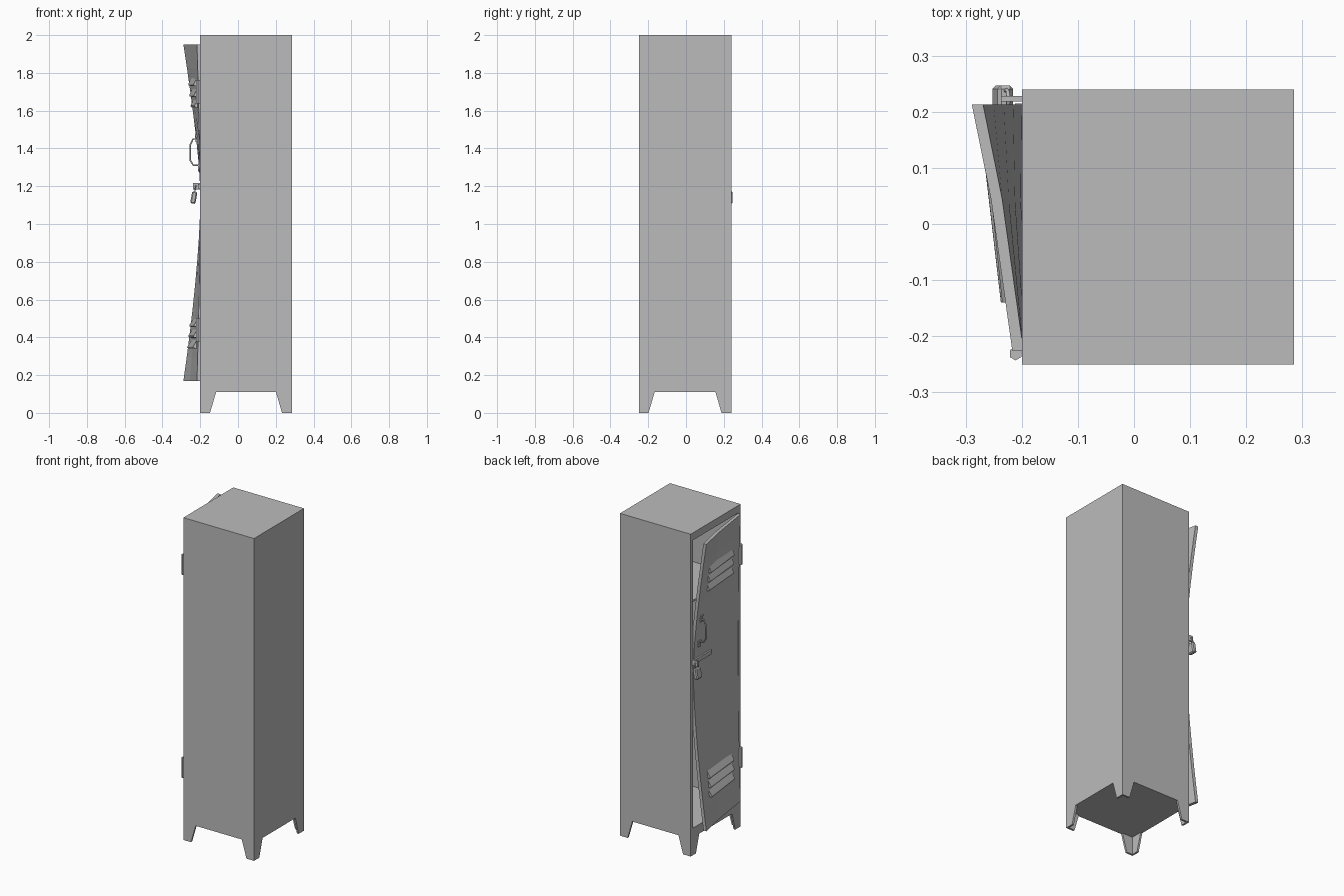
import bpy, bmesh, math
from mathutils import Vector, Matrix

if "Cube" in bpy.data.objects:
    bpy.data.objects.remove(bpy.data.objects["Cube"])

steel = bpy.data.materials.new("grey_steel")
steel.use_nodes = True
GREY = (0.5, 0.5, 0.5, 1)
steel.diffuse_color = GREY
steel.node_tree.nodes["Principled BSDF"].inputs["Base Color"].default_value = GREY

X0, X1, Y0, Y1 = -0.2, 0.285, -0.25, 0.24   # cabinet footprint
BASE, TOP = 0.11, 2.0
DOOR_Y, DOOR_Z = (-0.225, 0.213), (0.17, 1.95)


def finish(name, bm):
    bmesh.ops.recalc_face_normals(bm, faces=bm.faces)
    mesh = bpy.data.meshes.new(name)
    bm.to_mesh(mesh)
    bm.free()
    mesh.materials.append(steel)
    ob = bpy.data.objects.new(name, mesh)
    bpy.context.collection.objects.link(ob)
    return ob


def box_bm(x, y, z):
    size = (x[1] - x[0], y[1] - y[0], z[1] - z[0])
    mid = Vector((sum(x), sum(y), sum(z))) / 2
    bm = bmesh.new()
    bmesh.ops.create_cube(bm, size=1, matrix=Matrix.Translation(mid) @ Matrix.Diagonal((*size, 1)))
    return bm


def box(name, x, y, z):
    return finish(name, box_bm(x, y, z))


def prism_into(bm, points, offset):
    """Extrude a flat polygon by an offset."""
    face = bm.faces.new([bm.verts.new(p) for p in points])
    new = bmesh.ops.extrude_face_region(bm, geom=[face])["geom"]
    bmesh.ops.translate(bm, vec=offset, verts=[v for v in new if isinstance(v, bmesh.types.BMVert)])


def rod(name, points, radius):
    curve = bpy.data.curves.new(name, "CURVE")
    curve.dimensions = "3D"
    curve.bevel_depth = radius
    curve.bevel_resolution = 1
    curve.use_fill_caps = True
    spline = curve.splines.new("POLY")
    spline.points.add(len(points) - 1)
    for p, co in zip(spline.points, points):
        p.co = (*co, 1)
    curve.materials.append(steel)
    ob = bpy.data.objects.new(name, curve)
    bpy.context.collection.objects.link(ob)


def door_offset(y, z):
    """Outward bend of the pried door: strongest at the free corners."""
    if y < 0.045:
        s = 0.017 + 0.038 * (y - DOOR_Y[0]) / 0.27
    else:
        s = 0.055 + 0.034 * (y - 0.045) / 0.168
    if z > 1.2:
        return s * ((z - 1.2) / 0.75) ** 1.3
    if z < 1.1:
        return s * ((1.1 - z) / 0.93) ** 1.5
    return 0.0


def bend(bm):
    for v in bm.verts:
        v.co.x -= door_offset(v.co.y, v.co.z)


# Cabinet shell
W = 0.012
box("roof", (X0, X1), (Y0, Y1), (TOP - W, TOP))
box("floor", (X0, X1), (Y0, Y1), (BASE, 0.168))
box("rear_panel", (X1 - W, X1), (Y0, Y1), (BASE, TOP))
box("side_panel_front", (X0, X1), (Y0, Y0 + W), (BASE, TOP))
box("side_panel_back", (X0, X1), (Y1 - W, Y1), (BASE, TOP))
box("frame_hinge_stile", (X0, X0 + 0.02), (Y0, DOOR_Y[0] - 0.002), (BASE, TOP))
box("frame_latch_stile", (X0, X0 + 0.02), (DOOR_Y[1] + 0.002, Y1), (BASE, TOP))
box("frame_top_rail", (X0, X0 + 0.02), (Y0, Y1), (DOOR_Z[1] + 0.004, TOP))
box("shelf", (X0 + 0.025, X1), (Y0, Y1 - W), (1.55, 1.562))

# Tapered angle legs
cx, cy = (X0 + X1) / 2, (Y0 + Y1) / 2
hx, hy = (X1 - X0) / 2, (Y1 - Y0) / 2
taper = [(0, 0), (0.052, 0), (0.084, BASE), (0, BASE)]
for sx, xname in ((-1, "door_side"), (1, "rear_side")):
    for sy, yname in ((-1, "front"), (1, "back")):
        bm = bmesh.new()
        ex, ey = cx + sx * hx, cy + sy * hy
        prism_into(bm, [(ex - sx * d, ey, z) for d, z in taper], (0, -sy * W, 0))
        prism_into(bm, [(ex, ey - sy * d, z) for d, z in taper], (-sx * W, 0, 0))
        finish("leg_" + xname + "_" + yname, bm)

# Bent door leaf
bm = box_bm((X0, X0 + 0.02), DOOR_Y, DOOR_Z)
for i in range(1, 14):
    z = DOOR_Z[0] + (DOOR_Z[1] - DOOR_Z[0]) * i / 14
    bmesh.ops.bisect_plane(bm, geom=bm.verts[:] + bm.edges[:] + bm.faces[:],
                           plane_co=(0, 0, z), plane_no=(0, 0, 1))
bmesh.ops.bisect_plane(bm, geom=bm.verts[:] + bm.edges[:] + bm.faces[:],
                       plane_co=(0, 0.045, 0), plane_no=(0, 1, 0))
bend(bm)
finish("door", bm)

# Vent louvres, three at each end of the door
for group, start in (("lower", 0.34), ("upper", 1.615)):
    for i in range(3):
        z = start + i * 0.057
        bm = bmesh.new()
        prism_into(bm, [(X0 + 0.004, -0.14, z + 0.048), (X0 - 0.016, -0.14, z + 0.012),
                        (X0 - 0.016, -0.14, z + 0.004), (X0 + 0.004, -0.14, z)], (0, 0.27, 0))
        bend(bm)
        finish(f"louvre_{group}_{i + 1}", bm)

# Hinges
for group, z in (("lower", 0.44), ("upper", 1.70)):
    bm = bmesh.new()
    bmesh.ops.create_cone(bm, cap_ends=True, segments=6, radius1=0.012, radius2=0.012, depth=0.125,
                          matrix=Matrix.Translation((-0.211, -0.231, z)))
    finish("hinge_" + group, bm)

# Pull handle
hy_pos = 0.165
rod("handle", [(x, hy_pos, z) for x, z in ((-0.212, 1.45), (-0.238, 1.45), (-0.252, 1.42),
                                           (-0.252, 1.335), (-0.236, 1.31), (-0.206, 1.31))], 0.005)
for group, z in (("lower", 1.295), ("upper", 1.455)):
    bm = box_bm((X0 - 0.006, X0 + 0.004), (hy_pos - 0.011, hy_pos + 0.011), (z - 0.02, z + 0.02))
    bend(bm)
    finish("handle_mount_" + group, bm)

# Hasp and staple
box("hasp_strap", (X0 - 0.012, X0 + 0.002), (0.05, 0.215), (1.187, 1.213))
box("staple", (-0.237, X0 + 0.002), (0.218, 0.228), (1.182, 1.217))

# Padlock hanging from the staple
bm = box_bm((-0.014, 0.014), (-0.025, 0.025), (-0.032, 0.032))
bmesh.ops.bevel(bm, geom=bm.edges[:], offset=0.006, segments=1, affect="EDGES")
bmesh.ops.transform(bm, verts=bm.verts, matrix=Matrix.Translation((-0.234, 0.222, 1.14))
                    @ Matrix.Rotation(math.radians(10), 4, "Y"))
finish("padlock_body", bm)
arc = [(-0.226 + 0.002 * math.sin(a), 0.222 + 0.016 * math.cos(a), 1.187 + 0.016 * math.sin(a))
       for a in [math.pi * i / 6 for i in range(7)]]
rod("padlock_shackle", [(-0.23, 0.238, 1.16)] + arc + [(-0.23, 0.206, 1.16)], 0.004)
